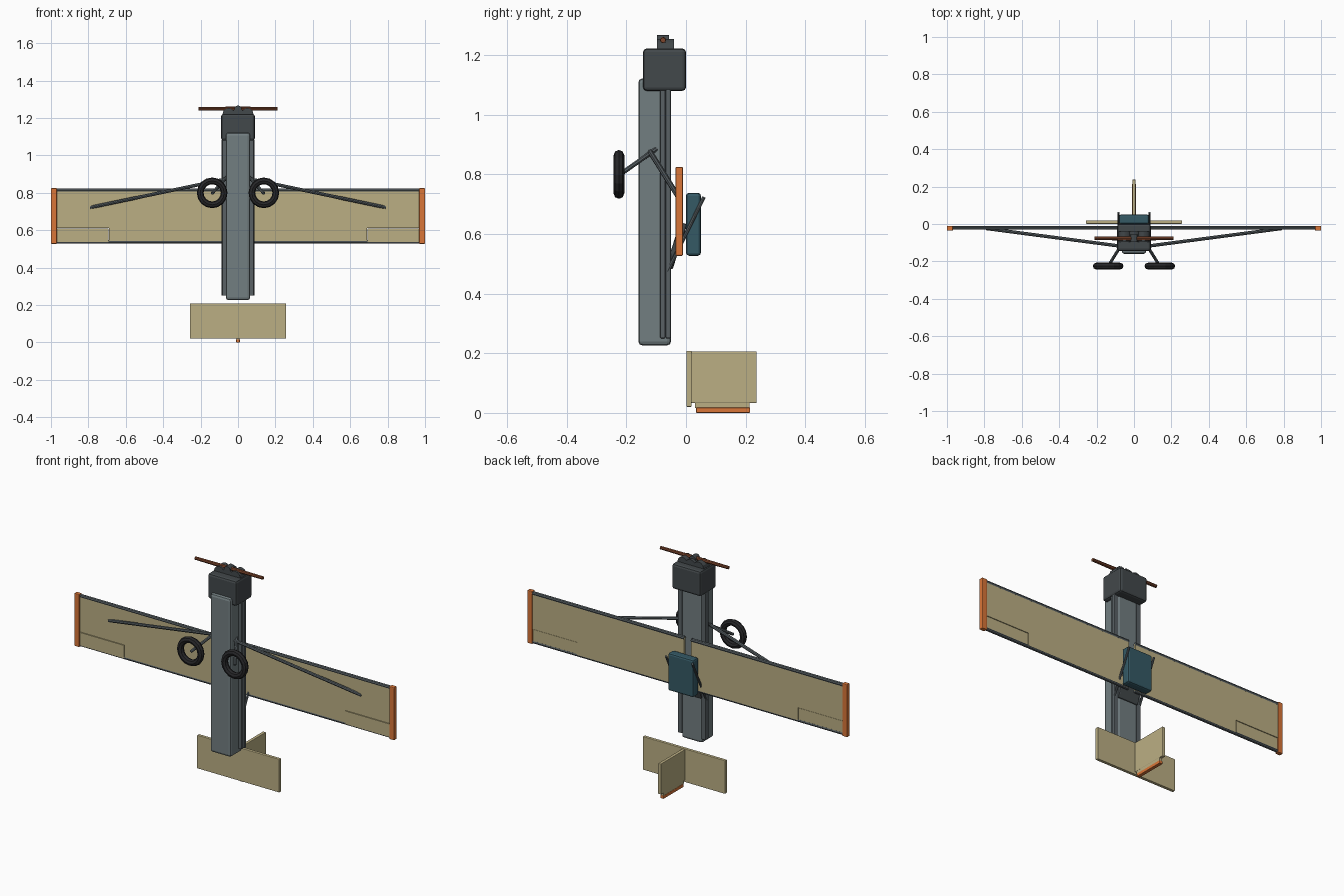
import bpy, math
from mathutils import Vector

if "Cube" in bpy.data.objects:
    bpy.data.objects.remove(bpy.data.objects["Cube"])


def material(name, r, g, b):
    m = bpy.data.materials.new(name)
    m.diffuse_color = (r, g, b, 1)
    m.use_nodes = True
    m.node_tree.nodes["Principled BSDF"].inputs["Base Color"].default_value = m.diffuse_color
    return m


SLATE = material("slate", 0.17, 0.21, 0.22)
DARK = material("dark", 0.055, 0.065, 0.07)
STEEL = material("steel", 0.10, 0.12, 0.13)
CANVAS = material("canvas", 0.50, 0.43, 0.23)
ORANGE = material("orange", 0.70, 0.18, 0.04)
TEAL = material("teal", 0.035, 0.10, 0.13)
RUBBER = material("rubber", 0.02, 0.02, 0.022)
WOOD = material("wood", 0.20, 0.06, 0.025)


def box(name, x, y, z, mat, bevel=0.0, tilt=0.0):
    """Box from (min, max) ranges, optional bevel and tilt about x."""
    lo, hi = Vector((x[0], y[0], z[0])), Vector((x[1], y[1], z[1]))
    bpy.ops.mesh.primitive_cube_add(size=1, location=(lo + hi) / 2)
    o = bpy.context.object
    o.name = name
    o.scale = hi - lo
    bpy.ops.object.transform_apply(location=False, rotation=False, scale=True)
    o.rotation_euler.x = tilt
    o.data.materials.append(mat)
    if bevel:
        b = o.modifiers.new("bevel", 'BEVEL')
        b.width, b.segments = bevel, 2
    return o


def rod(name, a, b, r, mat, r2=None, sides=8):
    """Round bar from a to b, optionally tapered."""
    a, b = Vector(a), Vector(b)
    bpy.ops.mesh.primitive_cone_add(vertices=sides, radius1=r, radius2=r if r2 is None else r2,
                                    depth=(b - a).length, location=(a + b) / 2)
    o = bpy.context.object
    o.name = name
    o.rotation_euler = (b - a).to_track_quat('Z', 'Y').to_euler()
    o.data.materials.append(mat)
    bpy.ops.object.shade_smooth_by_angle(angle=math.radians(30))
    return o


def span(s, a, b):
    return tuple(sorted((s * a, s * b)))


# Fuselage and engine
box("fuselage", (-0.065, 0.065), (-0.16, -0.05), (0.226, 1.122), SLATE, 0.014)
box("engine_cowl", (-0.09, 0.09), (-0.144, 0), (1.08, 1.222), DARK, 0.012)
for x in (-0.05, 0.05):
    rod("engine_cylinder", (x, -0.097, 1.222), (x, -0.04, 1.222), 0.032, DARK, sides=12)
rod("engine_block", (0, -0.097, 1.222), (0, -0.04, 1.222), 0.032, DARK, sides=12)
rod("propeller_hub", (0, -0.097, 1.247), (0, -0.057, 1.247), 0.02, DARK, sides=12)

# Pilot equipment
box("windshield", (-0.08, 0.08), (0, 0.05), (0.527, 0.738), TEAL, 0.01)
box("seat", (-0.065, 0.065), (-0.045, -0.02), (0.48, 0.64), DARK, 0.006, math.radians(-18))

for s in (-1, 1):
    # Propeller blade
    rod("propeller_blade", (0, -0.077, 1.25), (s * 0.212, -0.077, 1.25), 0.011, WOOD, 0.009)
    # Side rails
    box("side_rail_upper", span(s, 0.06, 0.088), (-0.068, -0.051), (0.25, 1.085), STEEL, 0.004)
    box("side_rail_lower", span(s, 0.06, 0.083), (-0.087, -0.069), (0.25, 1.085), STEEL, 0.004)
    # Wing with aileron and edge tubes
    box("wing", span(s, 0.022, 0.69), (-0.028, -0.013), (0.54, 0.815), CANVAS)
    box("wing_outer", span(s, 0.69, 0.975), (-0.028, -0.013), (0.612, 0.815), CANVAS)
    box("aileron", span(s, 0.693, 0.975), (-0.03, -0.015), (0.537, 0.61), CANVAS)
    rod("leading_edge", (s * 0.022, -0.02, 0.813), (s * 0.97, -0.02, 0.813), 0.01, STEEL)
    rod("trailing_edge", (s * 0.022, -0.021, 0.538), (s * 0.97, -0.021, 0.538), 0.009, STEEL)
    box("wing_tip", span(s, 0.968, 1.0), (-0.035, -0.01), (0.527, 0.825), ORANGE, 0.004)
    # Wing strut and cabin strut
    rod("wing_strut", (s * 0.06, -0.12, 0.875), (s * 0.79, -0.024, 0.722), 0.009, STEEL)
    rod("cabin_strut", (s * 0.083, -0.062, 0.474), (s * 0.083, 0.06, 0.724), 0.006, STEEL)
    # Landing gear
    rod("gear_leg", (s * 0.06, -0.1, 0.885), (s * 0.138, -0.225, 0.797), 0.008, STEEL)
    bpy.ops.mesh.primitive_torus_add(major_segments=16, minor_segments=8, major_radius=0.064,
                                     minor_radius=0.018, location=(s * 0.138, -0.225, 0.8),
                                     rotation=(math.pi / 2, 0, 0))
    wheel = bpy.context.object
    wheel.name = "wheel"
    wheel.data.materials.append(RUBBER)

# Tail
box("stabilizer", (-0.257, 0.257), (0.001, 0.019), (0.02, 0.208), CANVAS, 0.003)
box("fin", (-0.009, 0.009), (0.018, 0.237), (0.033, 0.206), CANVAS, 0.003)
box("rudder", (-0.008, 0.008), (0.03, 0.213), (0.017, 0.034), CANVAS)
box("rudder_edge", (-0.01, 0.01), (0.034, 0.215), (0.0, 0.018), ORANGE, 0.003)
